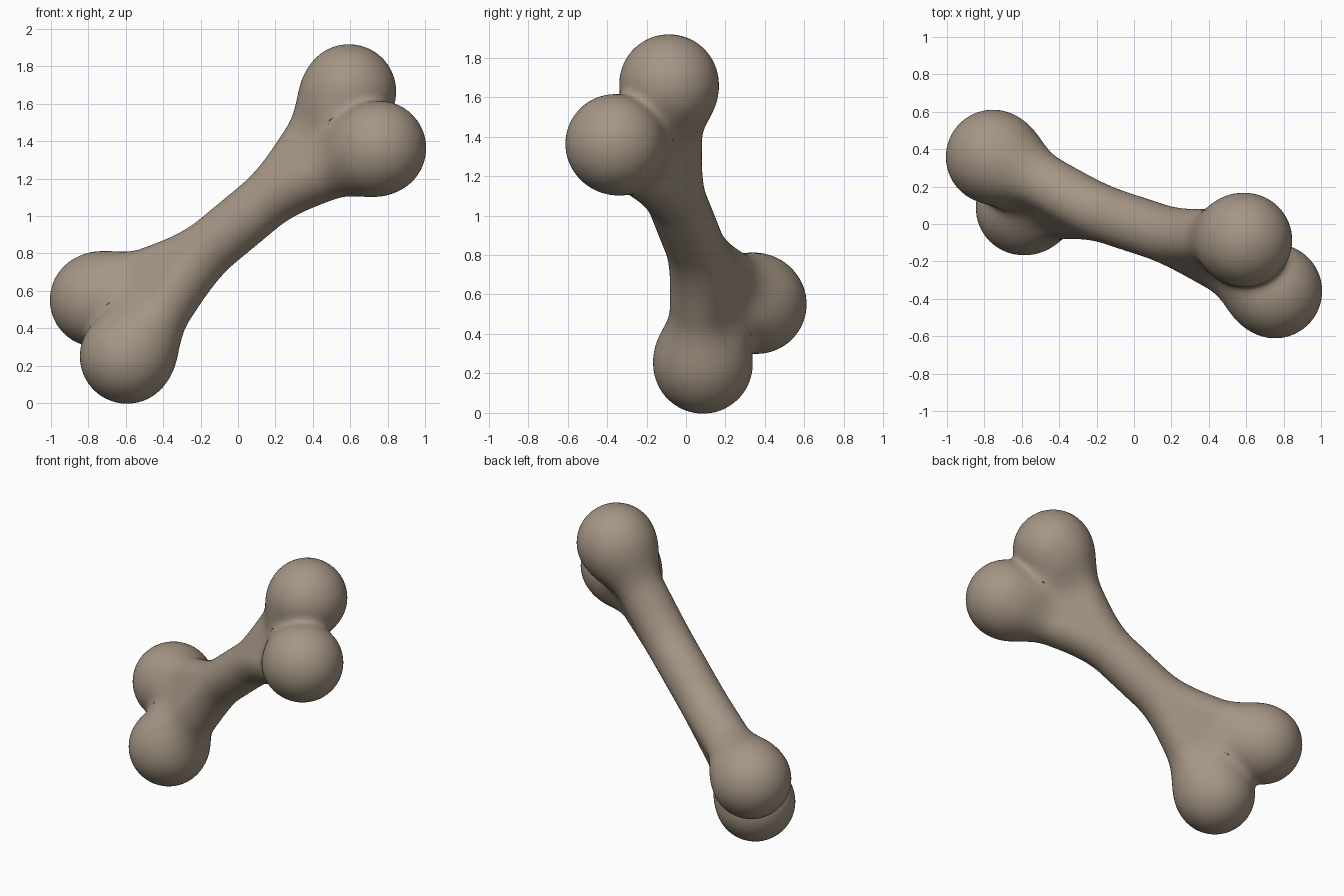
import bpy, bmesh
from math import hypot
from mathutils import Vector, Matrix

if "Cube" in bpy.data.objects:
    bpy.data.objects.remove(bpy.data.objects["Cube"])

# Bone frame: U along the shaft, V across each pair of knobs, W through the thickness
CENTRE = Vector((0, 0, 0.957))
U = Vector((0.672, -0.222, 0.556)).normalized()
V = Vector((-0.165, 0.275, 0.30))
V = (V - U * V.dot(U)).normalized()
W = U.cross(V)
KNOB_U, KNOB_V, KNOB_R, SHAFT_R = 0.902, 0.219, 0.252, 0.150


def smooth_min(a, b, k):
    h = max(k - abs(a - b), 0) / k
    return min(a, b) - h * h * k / 4


def field(p):
    """Distance to the blended bone: a shaft that fans out flat into two knobs per end."""
    u, v, w = abs(p.x), abs(p.y), p.z
    t = min(max((u - 0.15) / 0.75, 0), 1)
    spread = 0.21 * t * t * (3 - 2 * t)
    shaft = Vector((max(u - 0.74, 0), max(v - spread, 0), w)).length - SHAFT_R
    near = Vector((u - KNOB_U, v - KNOB_V, w)).length - KNOB_R
    far = Vector((u - KNOB_U, v + KNOB_V, w)).length - KNOB_R
    return smooth_min(smooth_min(near, far, 0.06), shaft, 0.14)


# Rough bone: four balls and a stretched ball per branch, merged by remeshing
bm = bmesh.new()
for su in (-1, 1):
    for sv in (-1, 1):
        end = Vector((su * KNOB_U, sv * KNOB_V, 0))
        bmesh.ops.create_icosphere(bm, subdivisions=4, radius=KNOB_R,
                                   matrix=Matrix.Translation(end))
        for i in range(9):
            bmesh.ops.create_icosphere(bm, subdivisions=3, radius=0.16,
                                       matrix=Matrix.Translation(end * (i / 9)))
mesh = bpy.data.meshes.new("bone")
bm.to_mesh(mesh)
bm.free()
bone = bpy.data.objects.new("bone", mesh)
bpy.context.collection.objects.link(bone)
bpy.context.view_layer.objects.active = bone
bone.select_set(True)
remesh = bone.modifiers.new("merge", 'REMESH')
remesh.mode = 'VOXEL'
remesh.voxel_size = 0.025
relax = bone.modifiers.new("relax", 'SMOOTH')
relax.factor = 0.5
relax.iterations = 8
for name in ("merge", "relax"):
    bpy.ops.object.modifier_apply(modifier=name)

# Settle every vertex on the blended surface, then turn it into place
mesh = bone.data
E = 0.002
AXES = [Vector((E, 0, 0)), Vector((0, E, 0)), Vector((0, 0, E))]
for vert in mesh.vertices:
    p = vert.co.copy()
    for _ in range(4):
        d = field(p)
        grad = Vector([(field(p + a) - field(p - a)) / (2 * E) for a in AXES])
        if grad.length_squared > 0.05:
            p -= grad * (d / grad.length_squared)
    vert.co = CENTRE + U * p.x + V * p.y + W * p.z

# Dull bone colour
mat = bpy.data.materials.new("bone tan")
mat.diffuse_color = (0.38, 0.305, 0.235, 1)
mat.use_nodes = True
mat.node_tree.nodes["Principled BSDF"].inputs["Base Color"].default_value = mat.diffuse_color
mesh.materials.clear()
mesh.materials.append(mat)
for poly in mesh.polygons:
    poly.material_index = 0
    poly.use_smooth = True
mesh.update()
